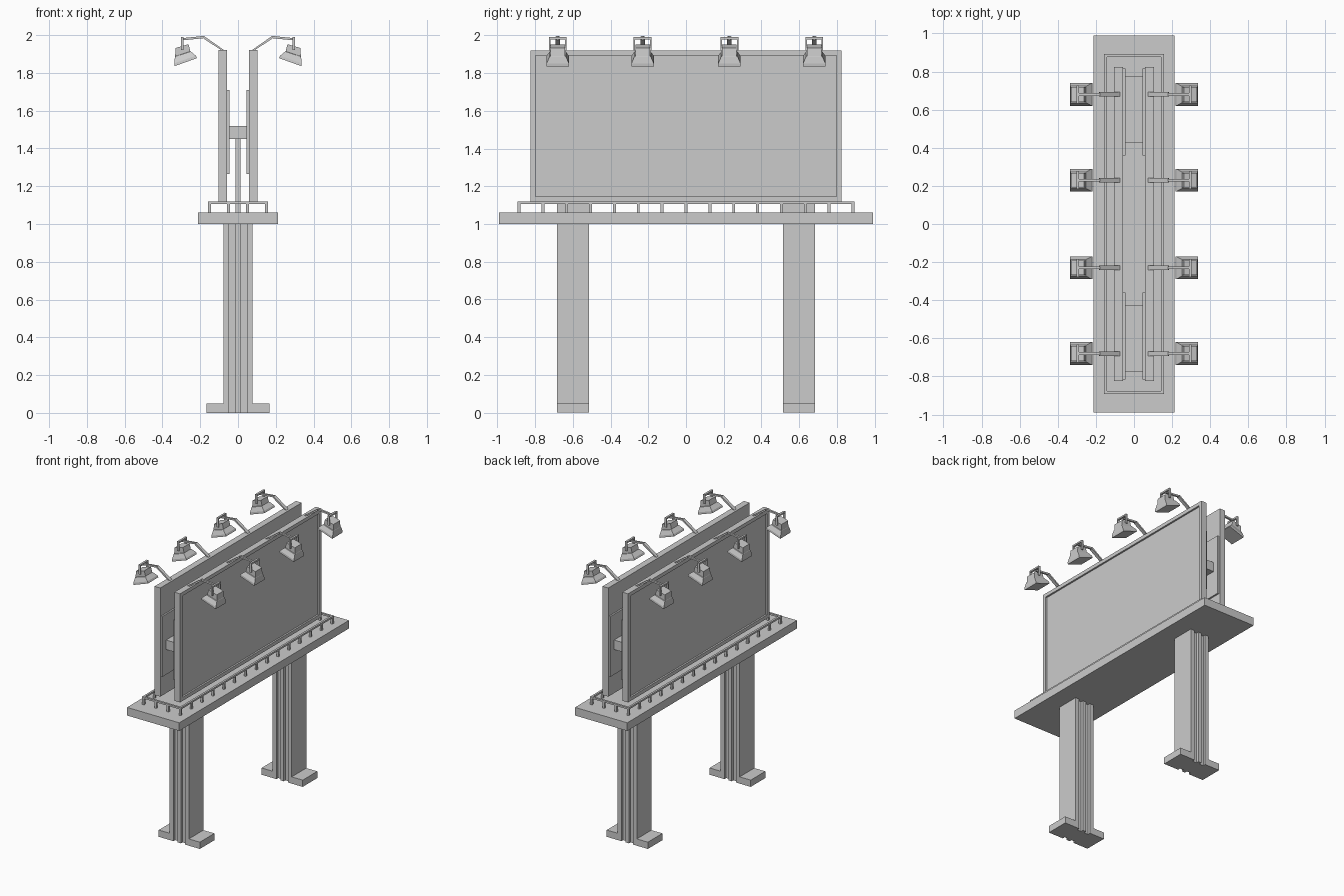
import bpy, bmesh
from mathutils import Vector

if "Cube" in bpy.data.objects:
    bpy.data.objects.remove(bpy.data.objects["Cube"])


def finish(name, bm, mx=False, my=False):
    bmesh.ops.recalc_face_normals(bm, faces=bm.faces)
    me = bpy.data.meshes.new(name)
    bm.to_mesh(me)
    bm.free()
    ob = bpy.data.objects.new(name, me)
    bpy.context.collection.objects.link(ob)
    if mx or my:
        m = ob.modifiers.new("mirror", 'MIRROR')
        m.use_axis = (mx, my, False)
        m.use_mirror_merge = False
    return ob


def add_box(bm, x, y, z):
    vs = bmesh.ops.create_cube(bm, size=1)["verts"]
    for v in vs:
        v.co = Vector([(r[0] + r[1]) / 2 + c * (r[1] - r[0]) for c, r in zip(v.co, (x, y, z))])
    return vs


def box(name, x, y, z, mx=False, my=False):
    bm = bmesh.new()
    add_box(bm, x, y, z)
    return finish(name, bm, mx, my)


def add_loft(bm, rings):
    """Closed skin through equally sized point rings."""
    loops = [[bm.verts.new(p) for p in r] for r in rings]
    n = len(loops[0])
    for a, b in zip(loops, loops[1:]):
        for i in range(n):
            bm.faces.new((a[i], a[(i + 1) % n], b[(i + 1) % n], b[i]))
    bm.faces.new(loops[0])
    bm.faces.new(loops[-1])


def add_extrusion(bm, profile, y0, y1):
    add_loft(bm, [[(x, y, z) for x, z in profile] for y in (y0, y1)])


# Legs: L-shaped flanges with feet, recessed web, central plate up to the beam
LEG = (0.515, 0.685)
bm = bmesh.new()
add_extrusion(bm, [(0.047, 0), (0.168, 0), (0.168, 0.05), (0.078, 0.05), (0.078, 1.0), (0.047, 1.0)], *LEG)
finish("leg_flange", bm, True, True)
box("leg_web", (-0.047, 0.047), (LEG[0] + 0.02, LEG[1] - 0.02), (0, 1.0), my=True)
box("leg_centre_plate", (-0.013, 0.013), LEG, (0, 1.45), my=True)

# Walkway platform
box("platform", (-0.213, 0.213), (-0.99, 0.99), (1.0, 1.06))

# Low railing around the walkway
RX, RY, T = 0.15, 0.885, 0.0075
bm = bmesh.new()
for s in (-1, 1):
    add_box(bm, (s * RX - T, s * RX + T), (-RY - T, RY + T), (1.105, 1.118))
    add_box(bm, (-RX + T, RX - T), (s * RY - T, s * RY + T), (1.105, 1.118))
spots = [(s * RX, -RY + 2 * RY * i / 14) for s in (-1, 1) for i in range(15)]
spots += [(x, s * RY) for s in (-1, 1) for x in (-0.05, 0.05)]
for x, y in spots:
    add_box(bm, (x - T, x + T), (y - T, y + T), (1.06, 1.105))
finish("railing", bm)

# Sign panels with a recessed display face
bm = bmesh.new()
add_box(bm, (0.057, 0.104), (-0.825, 0.825), (1.118, 1.92))
bm.normal_update()
face = max(bm.faces, key=lambda f: f.calc_center_median().x)
bmesh.ops.inset_region(bm, faces=[face], thickness=0.038)
bmesh.ops.inset_region(bm, faces=[face], thickness=0.0005, depth=-0.012)
finish("sign_panel", bm, mx=True)

# Mounting plates and crossbeams between the panels
box("mounting_plate", (0.045, 0.057), (0.36, 0.815), (1.265, 1.71), True, True)
box("crossbeam", (-0.045, 0.045), (0.425, 0.775), (1.45, 1.52), my=True)

# Lamps: arm, yoke, housing and shade
arm = bmesh.new()
yoke = bmesh.new()
shade = bmesh.new()
for y in (0.23, 0.68):
    add_extrusion(arm, [(0.07, 1.918), (0.085, 1.918), (0.183, 1.982), (0.18, 1.995)],
                  y - 0.012, y + 0.012)
    add_extrusion(arm, [(0.178, 1.984), (0.295, 1.972), (0.295, 1.984), (0.178, 1.996)],
                  y - 0.007, y + 0.007)
    add_box(yoke, (0.288, 0.303), (y - 0.044, y + 0.044), (1.978, 1.99))
    for s in (-1, 1):
        c = y + s * 0.0435
        add_box(yoke, (0.288, 0.303), (c - 0.004, c + 0.004), (1.92, 1.99))
    # Each ring: inner x, z, outer x, z, half width
    rings = [(0.217, 1.878, 0.335, 1.836, 0.06), (0.223, 1.891, 0.337, 1.851, 0.059),
             (0.25, 1.913, 0.334, 1.886, 0.044), (0.252, 1.914, 0.333, 1.888, 0.039),
             (0.262, 1.952, 0.33, 1.932, 0.039)]
    add_loft(shade, [[(a, y - h, b), (c, y - h, d), (c, y + h, d), (a, y + h, b)]
                     for a, b, c, d, h in rings])
finish("lamp_arm", arm, True, True)
finish("lamp_yoke", yoke, True, True)
finish("lamp_shade", shade, True, True)
